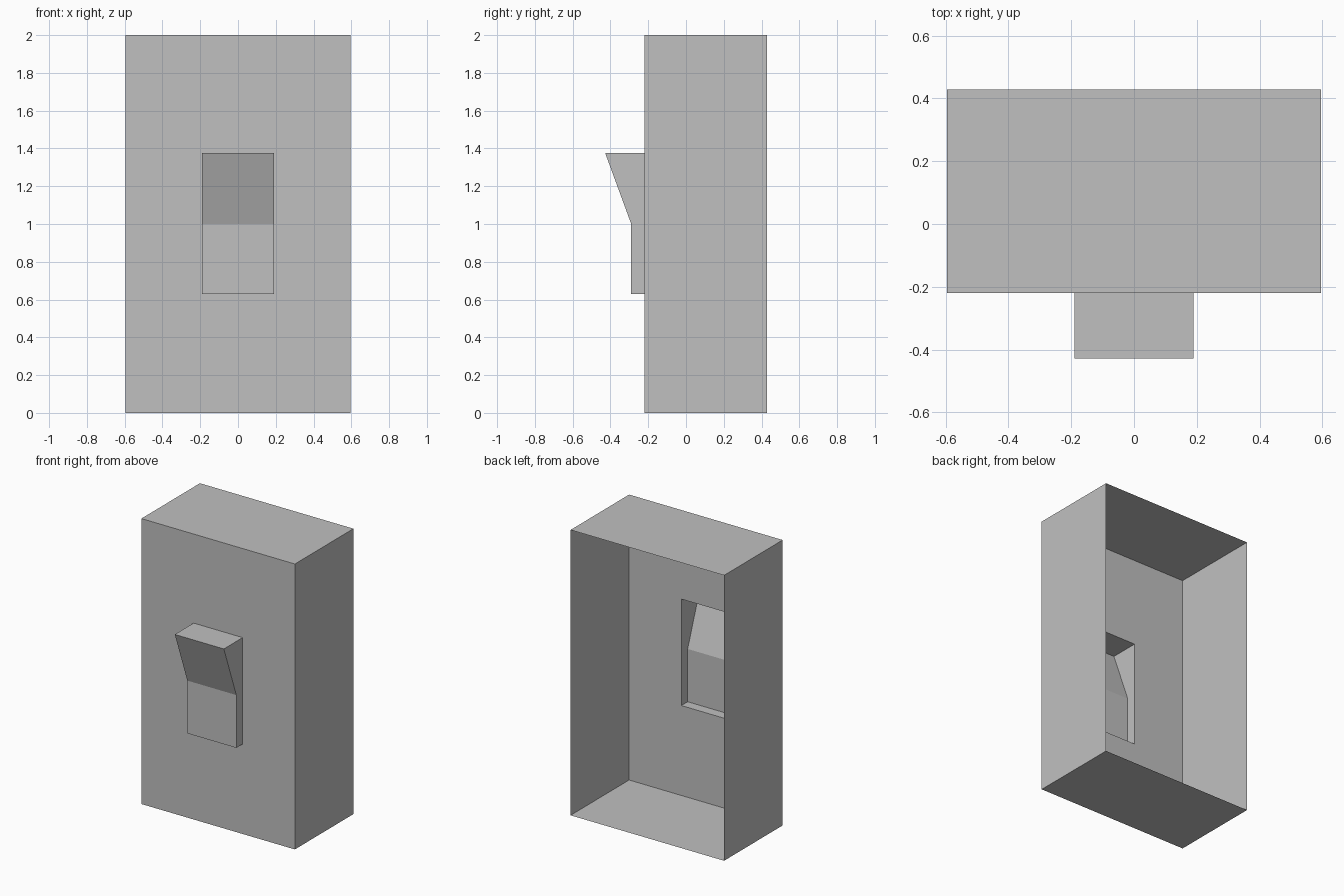
import bpy
import bmesh

cube = bpy.data.objects.get("Cube")
if cube:
    bpy.data.objects.remove(cube, do_unlink=True)

# Overall sizes
HALF_WIDTH, HEIGHT = 0.595, 2.0
FRONT, BACK = -0.22, 0.428
ROCKER_HALF, ROCKER_LOW, ROCKER_HIGH = 0.19, 0.63, 1.376

grey = bpy.data.materials.new("plain grey")
grey.use_nodes = True
grey.diffuse_color = (0.53, 0.53, 0.53, 1)
grey.node_tree.nodes["Principled BSDF"].inputs["Base Color"].default_value = grey.diffuse_color


def add_object(name, bm):
    mesh = bpy.data.meshes.new(name)
    bm.to_mesh(mesh)
    bm.free()
    mesh.materials.append(grey)
    obj = bpy.data.objects.new(name, mesh)
    bpy.context.collection.objects.link(obj)
    return obj


# Housing: a thin box, open at the back, with an opening in the front
bm = bmesh.new()
bmesh.ops.create_cube(bm, size=1)
for v in bm.verts:
    v.co.x *= 2 * HALF_WIDTH
    v.co.y = FRONT if v.co.y < 0 else BACK
    v.co.z = HEIGHT if v.co.z > 0 else 0
bm.normal_update()
back = [f for f in bm.faces if f.normal.y > 0.5]
front = [f for f in bm.faces if f.normal.y < -0.5]
bmesh.ops.delete(bm, geom=back, context='FACES_ONLY')
bmesh.ops.inset_individual(bm, faces=front, thickness=0.2)
for v in front[0].verts:
    v.co.x = ROCKER_HALF if v.co.x > 0 else -ROCKER_HALF
    v.co.z = ROCKER_HIGH if v.co.z > HEIGHT / 2 else ROCKER_LOW
bmesh.ops.delete(bm, geom=front, context='FACES_ONLY')
add_object("housing", bm)

# Rocker: a side profile (y, z) carried across, hollow and open behind
profile = [(FRONT, ROCKER_LOW), (-0.29, ROCKER_LOW), (-0.29, 1.0),
           (-0.428, ROCKER_HIGH), (FRONT, ROCKER_HIGH)]
bm = bmesh.new()
right, left = [[bm.verts.new((x, y, z)) for y, z in profile]
               for x in (-ROCKER_HALF, ROCKER_HALF)]
for i in range(len(profile) - 1):
    bm.faces.new((right[i], left[i], left[i + 1], right[i + 1]))
bm.faces.new(right)
bm.faces.new(left[::-1])
# Keep every face turned outward from the middle of the rocker
bm.normal_update()
for f in bm.faces:
    offset = f.calc_center_median()
    offset.y -= FRONT
    offset.z -= 1.0
    if f.normal.dot(offset) < 0:
        f.normal_flip()
add_object("switch_rocker", bm)
